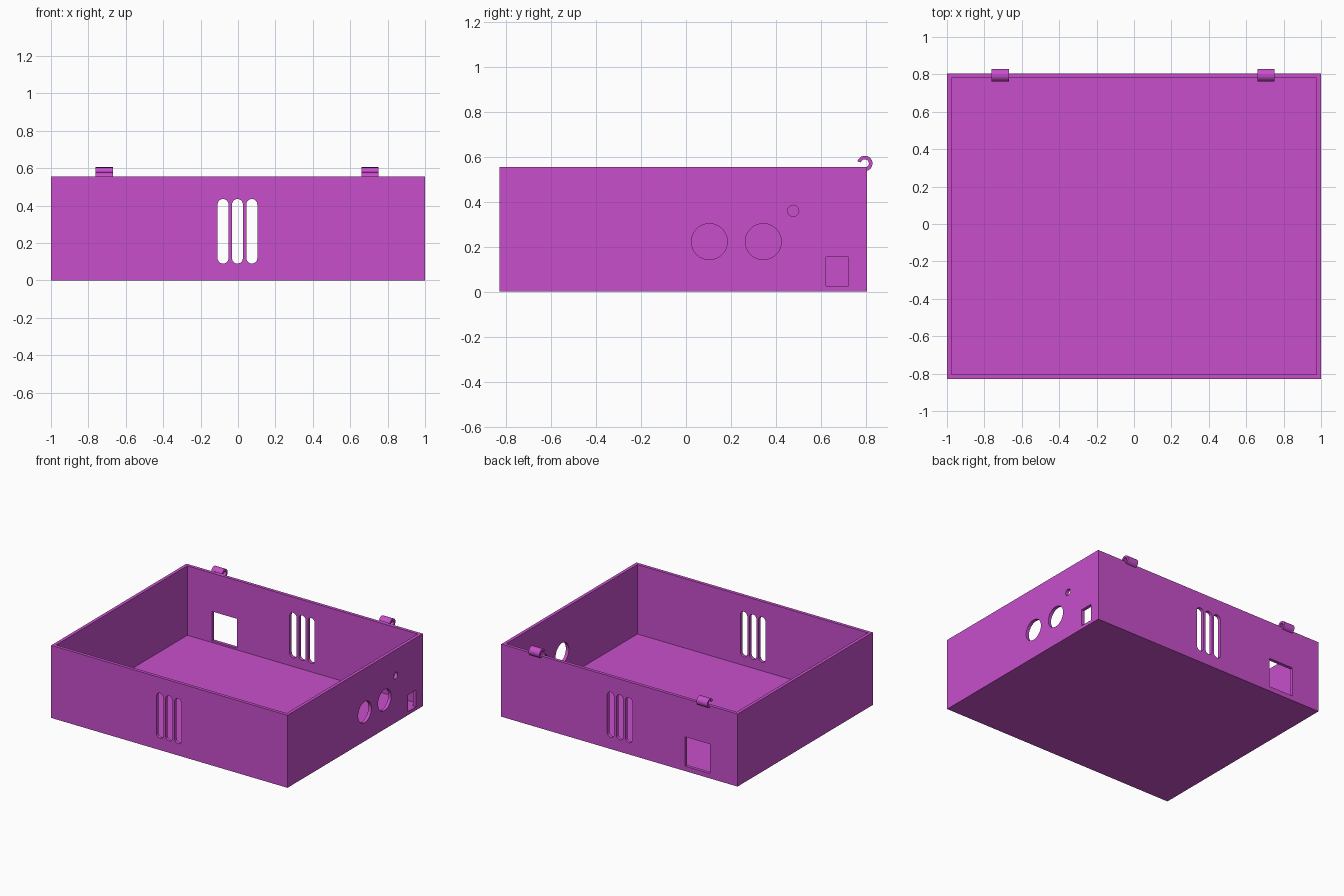
import bpy
import bmesh
from math import cos, sin, radians, pi
from mathutils import Vector

default = bpy.data.objects.get("Cube")
if default:
    bpy.data.objects.remove(default, do_unlink=True)

COLOUR = (0.58, 0.078, 0.6, 1.0)
mat = bpy.data.materials.new("magenta_plastic")
mat.use_nodes = True
mat.diffuse_color = COLOUR
mat.node_tree.nodes["Principled BSDF"].inputs["Base Color"].default_value = COLOUR

# Overall sizes
X, FRONT, BACK, HEIGHT = 1.0, -0.83, 0.805, 0.555
WALL, FLOOR = 0.025, 0.024


def rect(u0, u1, v0, v1):
    return [(u0, v0), (u1, v0), (u1, v1), (u0, v1)]


def arc(u, v, r, start, end, steps):
    angles = [radians(start + (end - start) * i / steps) for i in range(steps + 1)]
    return [(u + r * cos(a), v + r * sin(a)) for a in angles]


def slot(u, v0, v1, r):
    return arc(u, v1 - r, r, 0, 180, 16) + arc(u, v0 + r, r, 180, 360, 16)


def prisms(name, axis, lo, hi, outlines):
    """Extrude flat (u, z) outlines along the x or y axis into one object."""
    bm = bmesh.new()
    for pts in outlines:
        place = (lambda w, p: (w, p[0], p[1])) if axis == "x" else (lambda w, p: (p[0], w, p[1]))
        a = [bm.verts.new(place(lo, p)) for p in pts]
        b = [bm.verts.new(place(hi, p)) for p in pts]
        bm.faces.new(a)
        bm.faces.new(b[::-1])
        for i in range(len(pts)):
            j = (i + 1) % len(pts)
            bm.faces.new((a[j], a[i], b[i], b[j]))
    bmesh.ops.recalc_face_normals(bm, faces=bm.faces[:])
    mesh = bpy.data.meshes.new(name)
    bm.to_mesh(mesh)
    bm.free()
    mesh.materials.append(mat)
    obj = bpy.data.objects.new(name, mesh)
    bpy.context.collection.objects.link(obj)
    return obj


def activate(obj):
    bpy.ops.object.select_all(action="DESELECT")
    obj.select_set(True)
    bpy.context.view_layer.objects.active = obj


def cut(target, cutter):
    cutter.hide_render = True
    mod = target.modifiers.new("cut", "BOOLEAN")
    mod.operation = "DIFFERENCE"
    mod.solver = "EXACT"
    mod.object = cutter
    activate(target)
    bpy.ops.object.modifier_apply(modifier=mod.name)
    bpy.data.objects.remove(cutter, do_unlink=True)


# Open tray
case = prisms("case_body", "x", -X, X, [rect(FRONT, BACK, 0, HEIGHT)])
cut(case, prisms("cavity_cutter", "x", -X + WALL, X - WALL,
                 [rect(FRONT + WALL, BACK - WALL, FLOOR, HEIGHT + 0.2)]))

# Vent slots through the front and back walls
cut(case, prisms("vent_cutter", "y", -1, 1,
                 [slot(-0.003 + 0.077 * i, 0.09, 0.435, 0.029) for i in (-1, 0, 1)]))

# Square opening in the back wall
cut(case, prisms("back_port_cutter", "y", 0.7, 1, [rect(-0.765, -0.555, 0.037, 0.262)]))

# Round and rectangular openings in the side wall
holes = [(0.104, 0.223, 0.08), (0.344, 0.223, 0.08), (0.477, 0.36, 0.025)]
outlines = [arc(y, z, r, 0, 360, 48)[:-1] for y, z, r in holes]
outlines.append(rect(0.624, 0.724, 0.026, 0.154))
cut(case, prisms("side_port_cutter", "x", 0.9, 1.1, outlines))

# Curled hinge hooks on the back rim
hook = arc(0.796, 0.571, 0.034, 165, -80, 28) + arc(0.796, 0.571, 0.018, -62, 165, 28)
for name, x in (("right_hinge_hook", -0.715), ("left_hinge_hook", 0.705)):
    obj = prisms(name, "x", x - 0.046, x + 0.046, [hook])
    activate(obj)
    bpy.ops.object.shade_smooth_by_angle(angle=radians(30))

activate(case)
bpy.ops.object.shade_smooth_by_angle(angle=radians(30))
